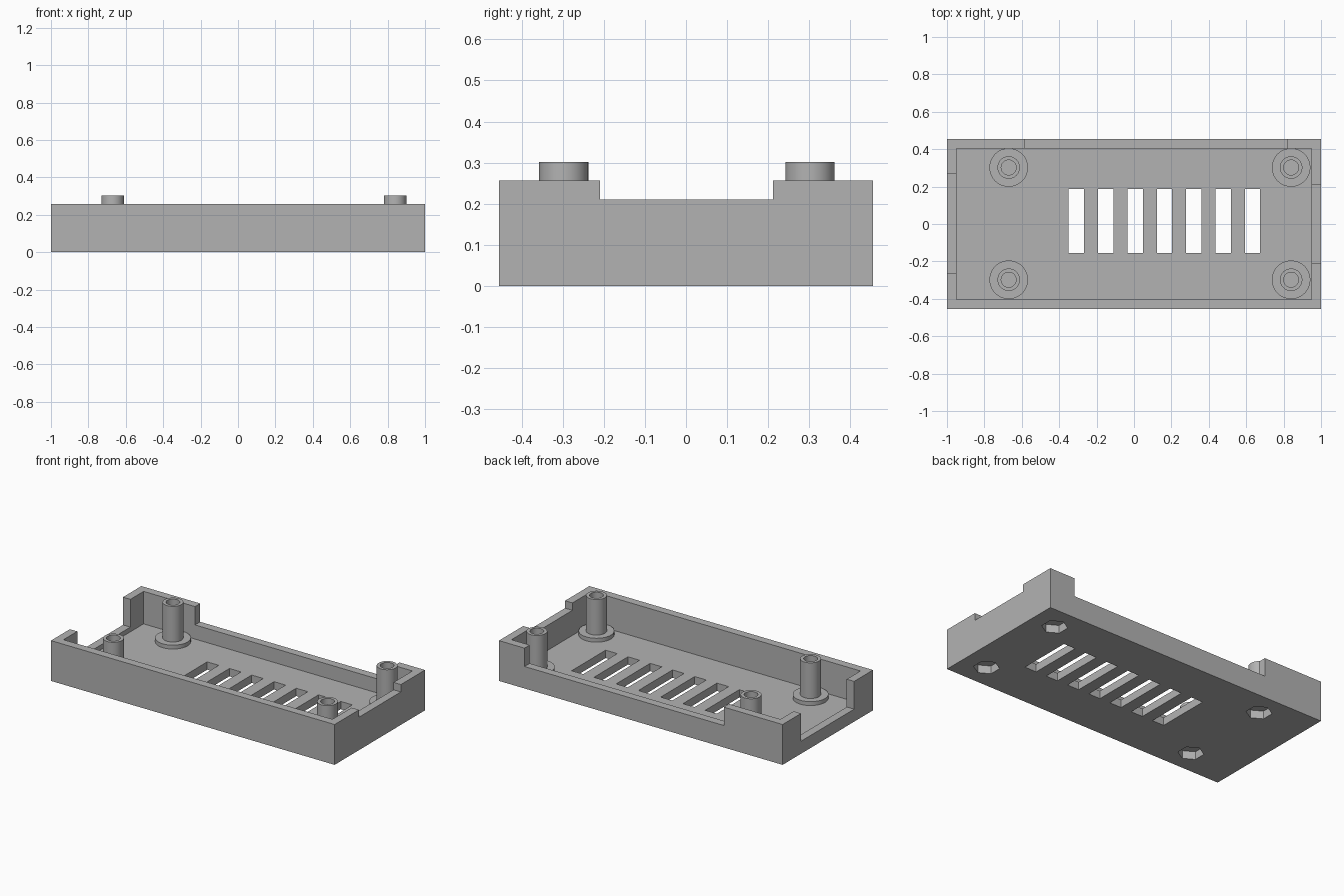
import bpy, bmesh, math
from mathutils import Matrix, Vector

if "Cube" in bpy.data.objects:
    bpy.data.objects.remove(bpy.data.objects["Cube"], do_unlink=True)

# Single plain grey plastic
grey = bpy.data.materials.new("grey_plastic")
grey.use_nodes = True
COLOUR = (0.45, 0.45, 0.45, 1)
grey.diffuse_color = COLOUR
grey.node_tree.nodes["Principled BSDF"].inputs["Base Color"].default_value = COLOUR

# Main dimensions
W, D, H = 1.0, 0.455, 0.257      # half width, half depth, height
WALL, FLOOR = 0.052, 0.05
POSTS = [(x, y) for x in (-0.67, 0.84) for y in (-0.298, 0.302)]


def make_object(name, bm):
    bmesh.ops.recalc_face_normals(bm, faces=bm.faces)
    mesh = bpy.data.meshes.new(name)
    bm.to_mesh(mesh)
    bm.free()
    mesh.materials.append(grey)
    ob = bpy.data.objects.new(name, mesh)
    bpy.context.collection.objects.link(ob)
    return ob


def add_box(bm, x0, x1, y0, y1, z0, z1):
    size = Matrix.Diagonal((x1 - x0, y1 - y0, z1 - z0, 1))
    mid = Matrix.Translation(((x0 + x1) / 2, (y0 + y1) / 2, (z0 + z1) / 2))
    bmesh.ops.create_cube(bm, size=1, matrix=mid @ size)


def cut(target, bm):
    """Subtract the shapes in bm from target."""
    cutter = make_object("cutter", bm)
    cutter.hide_render = True
    mod = target.modifiers.new("cut", "BOOLEAN")
    mod.operation = "DIFFERENCE"
    mod.solver = "EXACT"
    mod.object = cutter
    bpy.context.view_layer.objects.active = target
    bpy.ops.object.modifier_apply(modifier=mod.name)
    bpy.data.objects.remove(cutter, do_unlink=True)


# Tray: solid block, then hollowed
bm = bmesh.new()
add_box(bm, -W, W, -D, D, 0, H)
tray = make_object("tray", bm)

bm = bmesh.new()
add_box(bm, -W + WALL, W - WALL, -D + WALL, D - WALL, FLOOR, H + 0.2)
cut(tray, bm)

# Wall openings: shallow right end, deep left end, long back one
for box in ((W - 0.1, W + 0.1, -0.21, 0.212, 0.21, H + 0.1),
            (-W - 0.1, -W + 0.1, -0.265, 0.27, 0.08, H + 0.1),
            (-0.585, 0.82, D - 0.1, D + 0.1, 0.14, H + 0.1)):
    bm = bmesh.new()
    add_box(bm, *box)
    cut(tray, bm)

# Vent slots through the floor
bm = bmesh.new()
for i in range(7):
    x = -0.308 + i * 0.157
    add_box(bm, x - 0.041, x + 0.041, -0.155, 0.188, -0.05, 0.1)
cut(tray, bm)

# Hexagonal nut pockets under the posts
bm = bmesh.new()
for x, y in POSTS:
    bmesh.ops.create_cone(bm, cap_ends=True, segments=6, radius1=0.075, radius2=0.075,
                          depth=0.2, matrix=Matrix.Translation((x, y, 0.03))
                          @ Matrix.Rotation(math.radians(0), 4, "Z"))
cut(tray, bm)

# Hollow screw posts with a collar at the foot, turned from a profile
PROFILE = [(0, FLOOR), (0.103, FLOOR), (0.103, 0.075), (0.06, 0.075),
           (0.06, 0.302), (0.04, 0.302), (0.04, 0.07), (0, 0.07)]
for i, (x, y) in enumerate(POSTS):
    bm = bmesh.new()
    verts = [bm.verts.new((r, 0, z)) for r, z in PROFILE]
    edges = [bm.edges.new(pair) for pair in zip(verts, verts[1:])]
    bmesh.ops.spin(bm, geom=verts + edges, cent=(0, 0, 0), axis=(0, 0, 1),
                   angle=math.tau, steps=48, use_merge=True)
    bmesh.ops.remove_doubles(bm, verts=bm.verts, dist=1e-5)
    bmesh.ops.translate(bm, verts=bm.verts, vec=Vector((x, y, 0)))
    post = make_object("screw_post_%d" % (i + 1), bm)
    bpy.ops.object.select_all(action="DESELECT")
    post.select_set(True)
    bpy.context.view_layer.objects.active = post
    bpy.ops.object.shade_smooth_by_angle(angle=math.radians(35))
